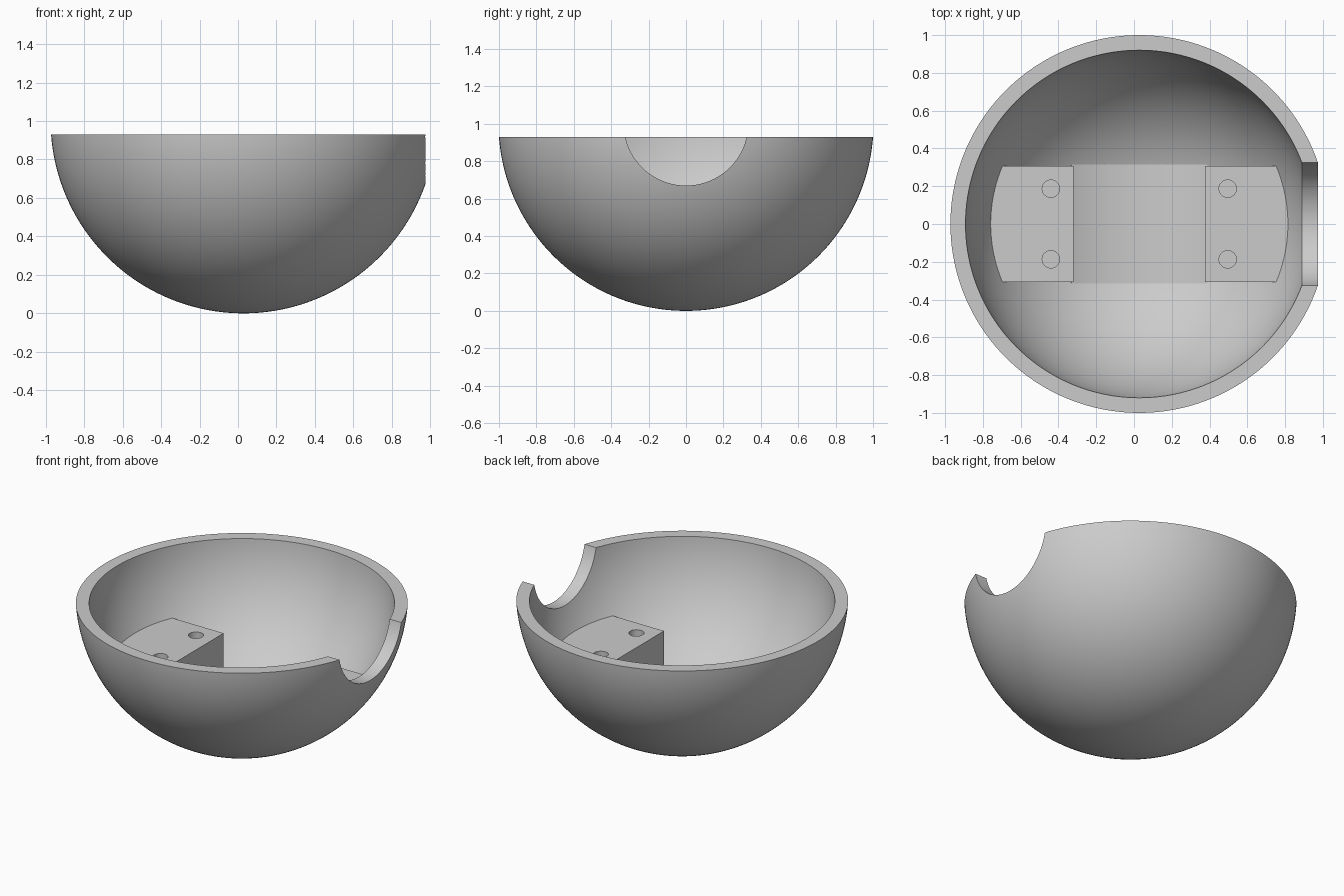
import bpy, bmesh, math
from mathutils import Matrix

if "Cube" in bpy.data.objects:
    bpy.data.objects.remove(bpy.data.objects["Cube"])

CX, CZ = 0.028, 1.0026          # common centre of the bowl's spheres
R_OUT, R_IN, RIM = 1.0026, 0.923, 0.93
BLOCK_TOP, CHANNEL, HALF_Y = 0.52, 0.348, 0.306

grey = bpy.data.materials.new("plain grey")
grey.use_nodes = True
grey.diffuse_color = (0.6, 0.6, 0.6, 1)
grey.node_tree.nodes["Principled BSDF"].inputs["Base Color"].default_value = (0.6, 0.6, 0.6, 1)


def make(name, bm):
    bmesh.ops.recalc_face_normals(bm, faces=bm.faces)
    mesh = bpy.data.meshes.new(name)
    bm.to_mesh(mesh)
    bm.free()
    obj = bpy.data.objects.new(name, mesh)
    mesh.materials.append(grey)
    bpy.context.collection.objects.link(obj)
    return obj


def cylinder(name, radius, depth, matrix):
    bm = bmesh.new()
    bmesh.ops.create_cone(bm, cap_ends=True, segments=96, radius1=radius,
                          radius2=radius, depth=depth, matrix=matrix)
    return make(name, bm)


def cut(obj, cutter, operation="DIFFERENCE"):
    mod = obj.modifiers.new("cut", "BOOLEAN")
    mod.operation, mod.object, mod.solver = operation, cutter, "EXACT"
    deps = bpy.context.evaluated_depsgraph_get()
    mesh = bpy.data.meshes.new_from_object(obj.evaluated_get(deps))
    obj.modifiers.clear()
    obj.data = mesh
    bpy.data.objects.remove(cutter)


def smooth(obj):
    obj.data.shade_smooth()
    obj.data.set_sharp_from_angle(angle=math.radians(30))


def arc(radius, start, end, steps):
    return [(radius * math.sin(start + (end - start) * i / steps),
             CZ - radius * math.cos(start + (end - start) * i / steps))
            for i in range(steps + 1)]


# Bowl: thick profile spun around the vertical axis
bm = bmesh.new()
profile = arc(R_OUT, 0, math.acos((CZ - RIM) / R_OUT), 64)
profile += arc(R_IN, math.acos((CZ - RIM) / R_IN), 0, 64)
verts = [bm.verts.new((CX + x, 0, z)) for x, z in profile]
edges = [bm.edges.new(pair) for pair in zip(verts, verts[1:])]
bmesh.ops.spin(bm, geom=verts + edges, cent=(CX, 0, 0), axis=(0, 0, 1),
               angle=math.tau, steps=160, use_merge=True)
bmesh.ops.remove_doubles(bm, verts=bm.verts, dist=0.0001)
bowl = make("bowl", bm)

# Round notch through the rim on the left side
cut(bowl, cylinder("notch_cutter", 0.3326, 1.0,
                   Matrix.Translation((1.1, 0, CZ)) @ Matrix.Rotation(math.pi / 2, 4, "Y")))
smooth(bowl)

# Two mounting blocks, trimmed to the bowl and drilled with two blind holes each
for side, label in ((1, "left"), (-1, "right")):
    bm = bmesh.new()
    bmesh.ops.create_cube(bm, size=1)
    width = 0.9 - CHANNEL
    bmesh.ops.scale(bm, verts=bm.verts, vec=(width, 2 * HALF_Y, BLOCK_TOP))
    bmesh.ops.translate(bm, verts=bm.verts,
                        vec=(CX + side * (CHANNEL + width / 2), 0, BLOCK_TOP / 2))
    block = make(label + "_mounting_block", bm)
    bm = bmesh.new()
    bmesh.ops.create_uvsphere(bm, u_segments=96, v_segments=64, radius=0.95,
                              matrix=Matrix.Translation((CX, 0, CZ)))
    cut(block, make("trim_sphere", bm), "INTERSECT")
    for y in (-0.187, 0.187):
        cut(block, cylinder("hole_cutter", 0.046, 0.4,
                            Matrix.Translation((CX + side * 0.468, y, BLOCK_TOP))))
    smooth(block)

# Curved floor between the blocks
bm = bmesh.new()
swing = math.asin(0.36 / 0.868)
section = arc(0.868, -swing, swing, 32) + arc(0.91, swing, -swing, 32)
face = bm.faces.new([bm.verts.new((CX + x, -0.34, z)) for x, z in section])
ext = bmesh.ops.extrude_face_region(bm, geom=[face])
bmesh.ops.translate(bm, vec=(0, 0.68, 0),
                    verts=[g for g in ext["geom"] if isinstance(g, bmesh.types.BMVert)])
smooth(make("curved_floor", bm))
